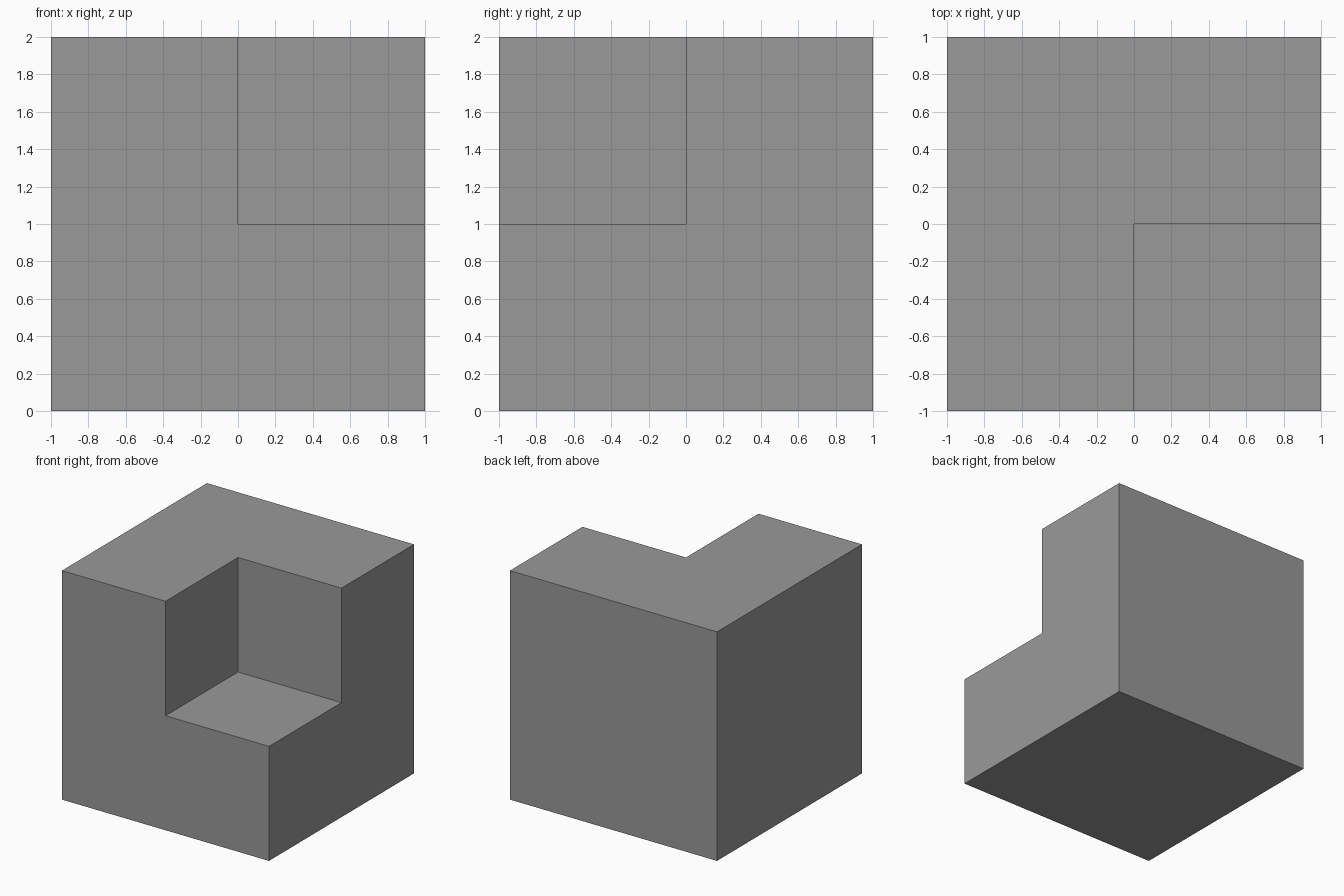
import bpy

old = bpy.data.objects.get("Cube")
if old:
    bpy.data.objects.remove(old, do_unlink=True)

# Single grey material
grey = bpy.data.materials.new("mid_grey")
grey.use_nodes = True
colour = (0.32, 0.32, 0.32, 1.0)
grey.diffuse_color = colour
grey.node_tree.nodes["Principled BSDF"].inputs["Base Color"].default_value = colour


def add_box(name, low, high):
    """Axis-aligned box between two corners."""
    centre = [(a + b) / 2 for a, b in zip(low, high)]
    bpy.ops.mesh.primitive_cube_add(size=1, location=centre)
    box = bpy.context.object
    box.name = box.data.name = name
    box.scale = [b - a for a, b in zip(low, high)]
    bpy.ops.object.transform_apply(location=True, rotation=False, scale=True)
    box.data.materials.append(grey)
    return box


# Full block, and a cutter overshooting its upper front left corner
block = add_box("notched_block", (-1, -1, 0), (1, 1, 2))
cutter = add_box("corner_cutter", (0, -1.5, 1), (1.5, 0, 2.5))
cutter.hide_render = True

# Cut the corner notch
notch = block.modifiers.new("corner_notch", "BOOLEAN")
notch.operation = "DIFFERENCE"
notch.solver = "EXACT"
notch.object = cutter
bpy.ops.object.select_all(action="DESELECT")
block.select_set(True)
bpy.context.view_layer.objects.active = block
bpy.ops.object.modifier_apply(modifier=notch.name)
bpy.data.objects.remove(cutter, do_unlink=True)

# Flat faces throughout
bpy.ops.object.shade_flat()
